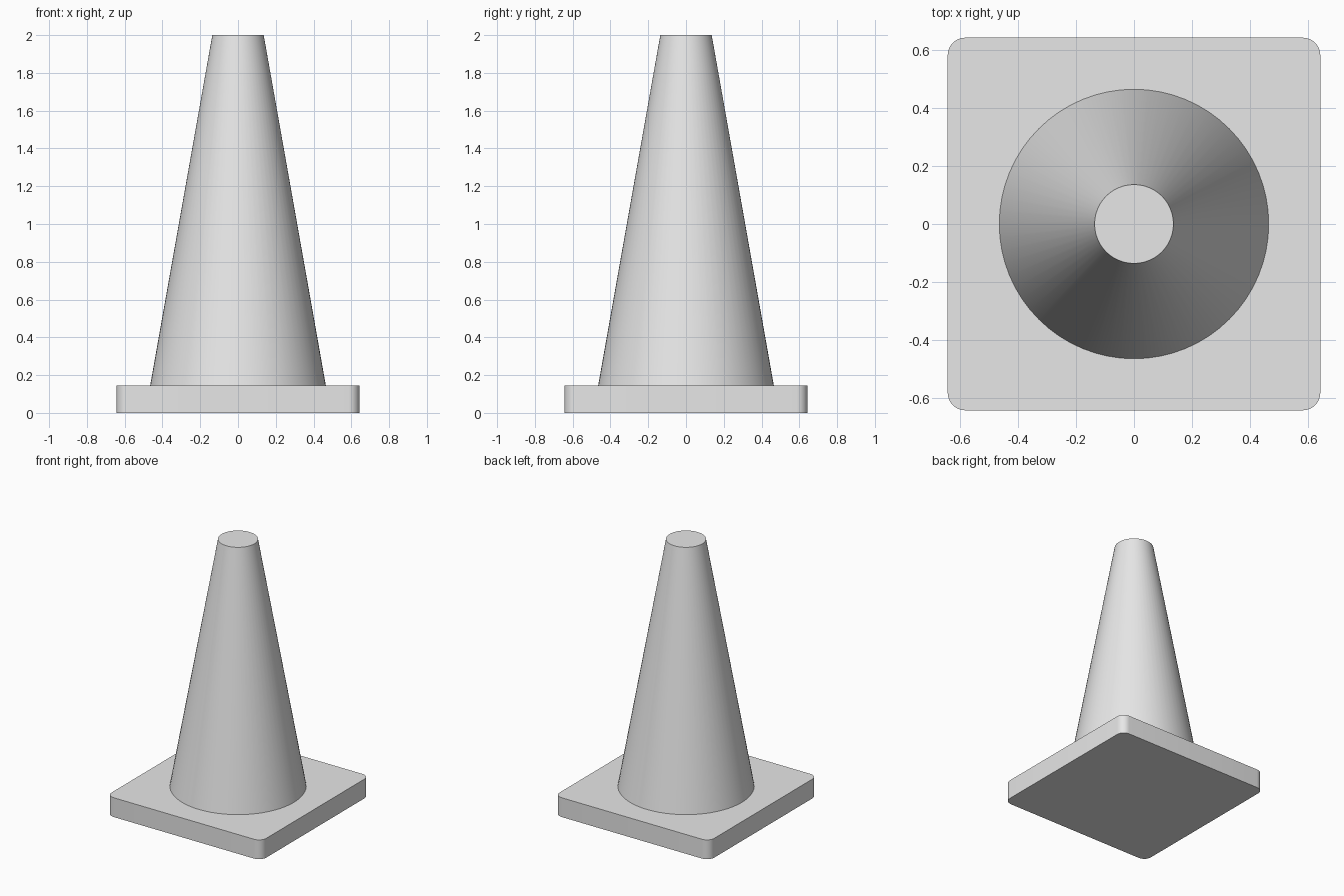
import bpy
import bmesh
import math

cube = bpy.data.objects.get("Cube")
if cube:
    bpy.data.objects.remove(cube, do_unlink=True)

BASE_HALF = 0.643
BASE_TOP = 0.145
CORNER = 0.06
CONE_BOTTOM = 0.465
CONE_TOP = 0.136
HEIGHT = 2.0

grey = bpy.data.materials.new("light_grey")
grey.use_nodes = True
colour = (0.8, 0.8, 0.8, 1)
grey.diffuse_color = colour
grey.node_tree.nodes["Principled BSDF"].inputs["Base Color"].default_value = colour


def finish(bm, name):
    """Turn the bmesh into a smooth object with sharp edges kept."""
    bmesh.ops.recalc_face_normals(bm, faces=bm.faces)
    mesh = bpy.data.meshes.new(name)
    bm.to_mesh(mesh)
    bm.free()
    mesh.materials.append(grey)
    obj = bpy.data.objects.new(name, mesh)
    bpy.context.collection.objects.link(obj)
    bpy.ops.object.select_all(action="DESELECT")
    obj.select_set(True)
    bpy.context.view_layer.objects.active = obj
    bpy.ops.object.shade_smooth_by_angle(angle=math.radians(30))
    return obj


# Square base plate with rounded vertical corners
bm = bmesh.new()
bmesh.ops.create_cube(bm, size=1)
for v in bm.verts:
    v.co.x *= 2 * BASE_HALF
    v.co.y *= 2 * BASE_HALF
    v.co.z = (v.co.z + 0.5) * BASE_TOP
uprights = [e for e in bm.edges
            if abs(e.verts[0].co.z - e.verts[1].co.z) > BASE_TOP / 2]
bmesh.ops.bevel(bm, geom=uprights, offset=CORNER, offset_type="OFFSET",
                segments=8, profile=0.5, affect="EDGES")
finish(bm, "base_plate")

# Tapered body, closed flat at the top
bm = bmesh.new()
bmesh.ops.create_cone(bm, cap_ends=True, segments=64, radius1=CONE_BOTTOM,
                      radius2=CONE_TOP, depth=HEIGHT - BASE_TOP)
bmesh.ops.translate(bm, verts=bm.verts, vec=(0, 0, (HEIGHT + BASE_TOP) / 2))
# Leave the underside open where it sits on the plate
hidden = [f for f in bm.faces if f.calc_center_median().z < BASE_TOP + 0.01]
bmesh.ops.delete(bm, geom=hidden, context="FACES_ONLY")
finish(bm, "cone_body")
